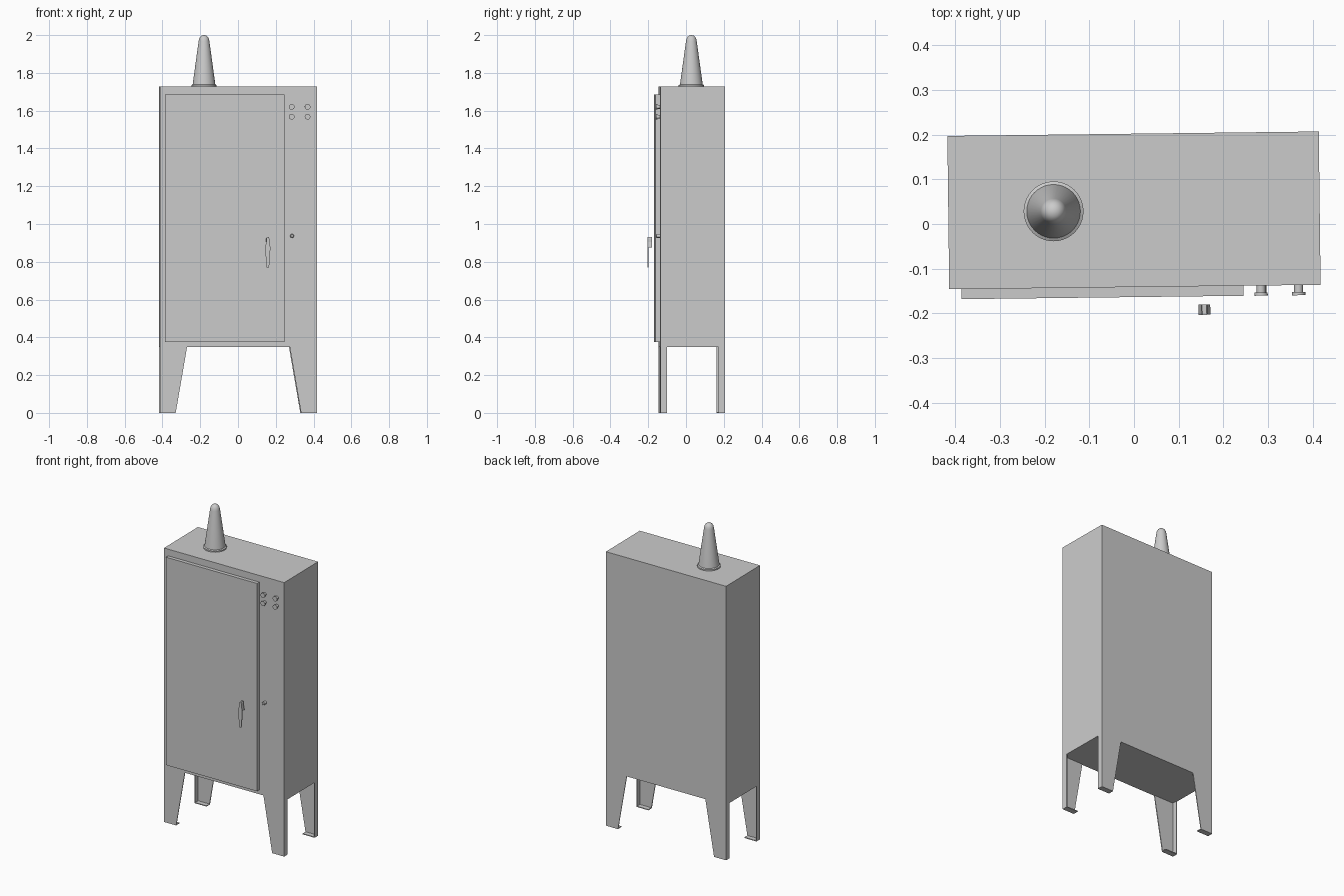
import bpy, bmesh, math
from mathutils import Matrix, Vector

if "Cube" in bpy.data.objects:
    bpy.data.objects.remove(bpy.data.objects["Cube"])

# The whole cabinet stands very slightly turned about z
FRAME = Matrix.Translation((0, 0.0305, 0)) @ Matrix.Rotation(0.012, 4, 'Z')
W, D = 0.4155, 0.1715          # half width, half depth
Z0, Z1 = 0.348, 1.727          # underside and top of the case


def add(name, bm, local=Matrix(), smooth=False):
    me = bpy.data.meshes.new(name)
    bm.to_mesh(me)
    bm.free()
    ob = bpy.data.objects.new(name, me)
    bpy.context.collection.objects.link(ob)
    ob.matrix_world = FRAME @ local
    if smooth:
        bpy.ops.object.select_all(action='DESELECT')
        ob.select_set(True)
        bpy.context.view_layer.objects.active = ob
        bpy.ops.object.shade_smooth_by_angle(angle=math.radians(35))
    return ob


def box(name, lo, hi):
    lo, hi = Vector(lo), Vector(hi)
    bm = bmesh.new()
    bmesh.ops.create_cube(bm, size=1)
    bmesh.ops.scale(bm, vec=hi - lo, verts=bm.verts)
    bmesh.ops.translate(bm, vec=(lo + hi) / 2, verts=bm.verts)
    return add(name, bm)


def lathe(name, profile, local, steps=32):
    bm = bmesh.new()
    vs = [bm.verts.new((r, 0, z)) for r, z in profile]
    es = [bm.edges.new(p) for p in zip(vs, vs[1:])]
    bmesh.ops.spin(bm, geom=vs + es, cent=(0, 0, 0), axis=(0, 0, 1),
                   angle=2 * math.pi, steps=steps)
    bmesh.ops.remove_doubles(bm, verts=bm.verts, dist=1e-5)
    bmesh.ops.recalc_face_normals(bm, faces=bm.faces)
    return add(name, bm, local, True)


def prism(name, half, y0, y1, x):
    # outline given as (half width, z) pairs, extruded along y
    outline = [(x + w, z) for w, z in half] + [(x - w, z) for w, z in reversed(half)]
    bm = bmesh.new()
    face = bm.faces.new([bm.verts.new((px, y0, pz)) for px, pz in outline])
    ext = bmesh.ops.extrude_face_region(bm, geom=[face])
    bmesh.ops.translate(bm, vec=(0, y1 - y0, 0),
                        verts=[g for g in ext['geom'] if isinstance(g, bmesh.types.BMVert)])
    bmesh.ops.recalc_face_normals(bm, faces=bm.faces)
    return add(name, bm)


# Case and door
box("cabinet_body", (-W, -D, Z0), (W, D, Z1))
box("door", (-0.388, -0.194, 0.375), (0.243, -D, 1.685))

# Four folded sheet legs: tapered face, side flange and foot plate
bm = bmesh.new()
yb = -D + 0.035
v = {k: bm.verts.new(c) for k, c in {
    'in_b': (0.332, -D, 0), 'out_b': (W, -D, 0), 'out_t': (W, -D, Z0), 'in_t': (0.272, -D, Z0),
    'back_b': (W, yb, 0), 'back_t': (W, yb, Z0), 'foot': (0.332, yb, 0)}.items()}
for keys in (('in_b', 'out_b', 'out_t', 'in_t'),
             ('out_b', 'back_b', 'back_t', 'out_t'),
             ('in_b', 'foot', 'back_b', 'out_b')):
    bm.faces.new([v[k] for k in keys])
legs = add("legs", bm)
sol = legs.modifiers.new("thickness", 'SOLIDIFY')
sol.thickness, sol.offset, sol.use_even_offset = 0.005, -1, True
mir = legs.modifiers.new("four_legs", 'MIRROR')
mir.use_axis = (True, True, False)
mir.use_mirror_merge = False

# Domed cone on the roof with a small base flange
lathe("roof_cone", [(0, Z1), (0.067, Z1), (0.067, 1.735), (0.060, 1.739),
                    (0.0285, 1.968), (0.026, 1.980), (0.020, 1.991),
                    (0.011, 1.998), (0, 2.0)],
      Matrix.Translation((-0.18, 0, 0)), 40)

# Door handle: thin lever with a deeper grip hub at its upper end
prism("handle_lever", [(0.006, 0.77), (0.008, 0.785), (0.013, 0.86), (0.013, 0.878),
                       (0.008, 0.905), (0.008, 0.922), (0.005, 0.93)],
      -0.2355, -0.230, 0.155)
prism("handle_hub", [(0.013, 0.876), (0.013, 0.880), (0.008, 0.905), (0.008, 0.922),
                     (0.005, 0.93)], -0.230, -0.2125, 0.155)

# Indicator buttons and lock on the narrow side panel
TO_FRONT = Matrix.Rotation(math.pi / 2, 4, 'X')
for i, x in enumerate((0.282, 0.366)):
    for j, z in enumerate((1.62, 1.568)):
        lathe(f"button_{i}{j}", [(0.010, 0), (0.010, 0.0155), (0.015, 0.0155),
                                 (0.015, 0.0228), (0, 0.0228)],
              Matrix.Translation((x, -D, z)) @ TO_FRONT, 24)
lathe("lock", [(0.010, 0), (0.010, 0.018), (0.007, 0.021), (0, 0.021)],
      Matrix.Translation((0.284, -D, 0.937)) @ TO_FRONT, 20)
